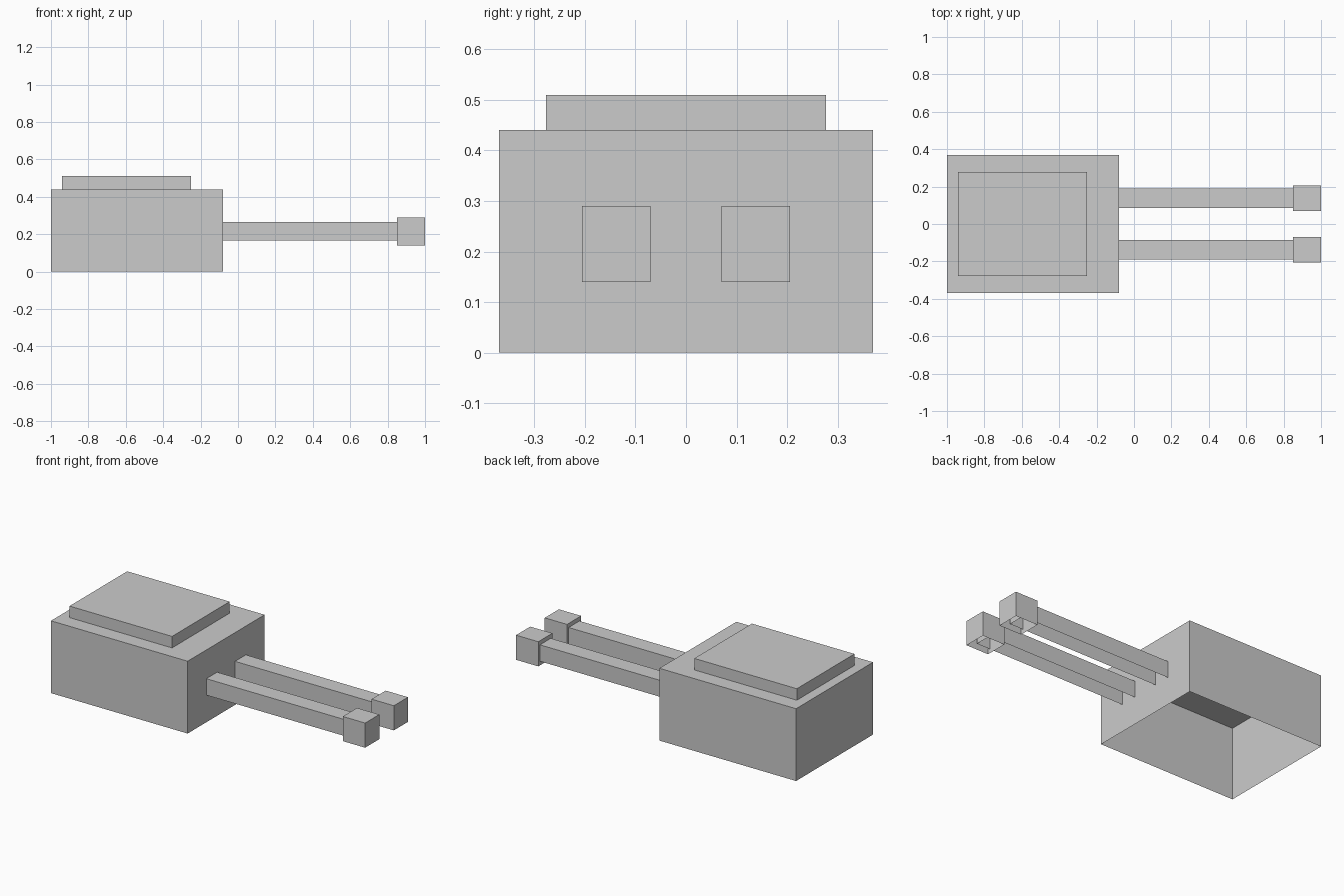
import bpy
import bmesh

if "Cube" in bpy.data.objects:
    bpy.data.objects.remove(bpy.data.objects["Cube"])

grey = bpy.data.materials.new("light grey")
grey.diffuse_color = (0.6, 0.6, 0.6, 1.0)
grey.use_nodes = True
grey.node_tree.nodes["Principled BSDF"].inputs["Base Color"].default_value = grey.diffuse_color


def open_box(name, x, y, z):
    """Box spanning the given ranges, without its underside."""
    bm = bmesh.new()
    bmesh.ops.create_cube(bm, size=1.0)
    for v in bm.verts:
        for i, (lo, hi) in enumerate((x, y, z)):
            v.co[i] = hi if v.co[i] > 0 else lo
    bm.normal_update()
    under = [f for f in bm.faces if f.normal.z < -0.5]
    bmesh.ops.delete(bm, geom=under, context='FACES_ONLY')
    mesh = bpy.data.meshes.new(name)
    bm.to_mesh(mesh)
    bm.free()
    mesh.materials.append(grey)
    obj = bpy.data.objects.new(name, mesh)
    bpy.context.collection.objects.link(obj)
    return obj


# Main housing and the raised plate on its roof
open_box("housing", (-1.0, -0.08), (-0.37, 0.37), (0.0, 0.44))
open_box("roof_plate", (-0.94, -0.25), (-0.277, 0.277), (0.44, 0.51))

# Twin barrels with square muzzles
for side, cy in (("right", -0.138), ("left", 0.138)):
    open_box(side + "_barrel", (-0.08, 0.94),
             (cy - 0.052, cy + 0.052), (0.165, 0.265))
    open_box(side + "_muzzle", (0.85, 1.0),
             (cy - 0.068, cy + 0.068), (0.14, 0.29))
